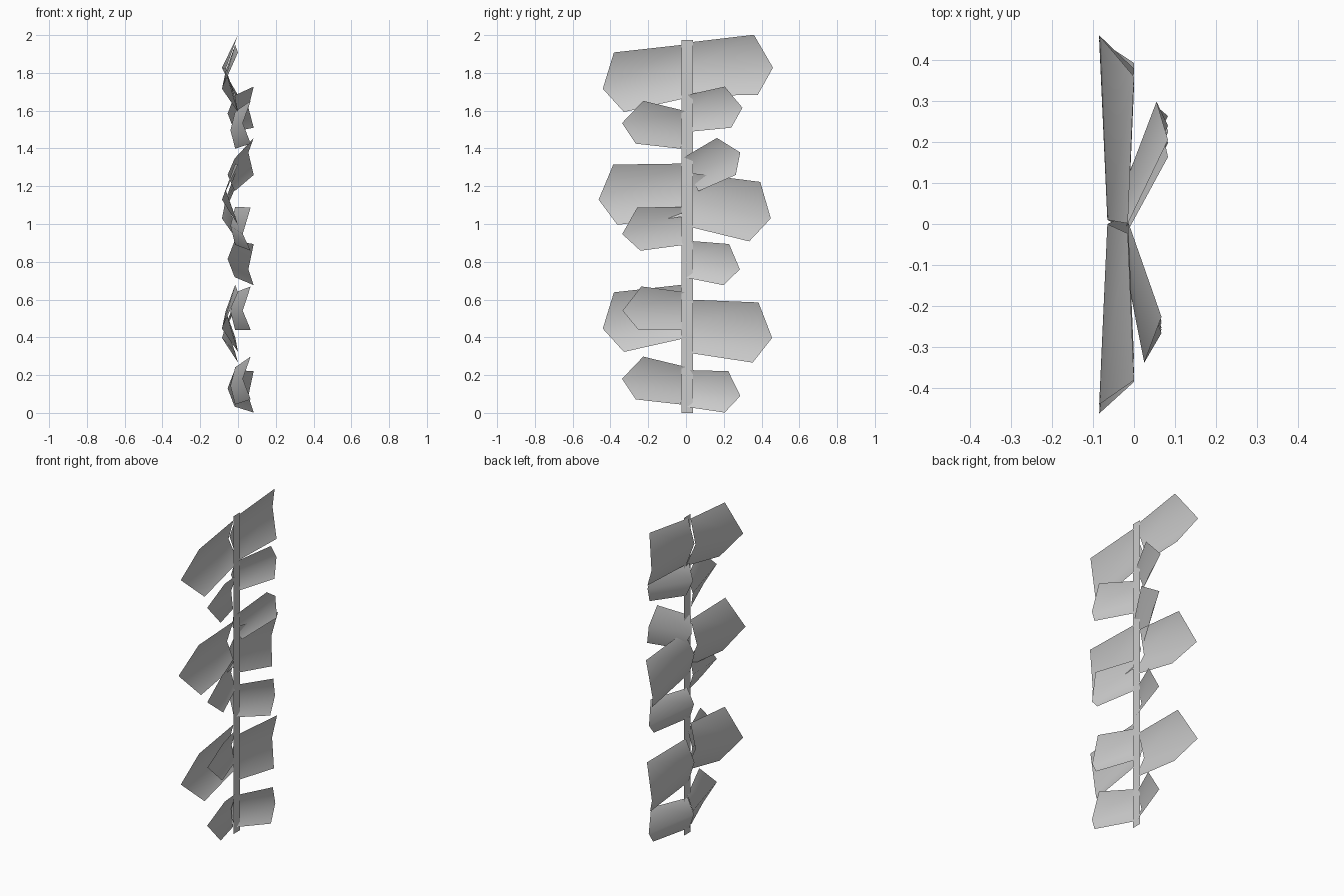
import bpy, math

if "Cube" in bpy.data.objects:
    bpy.data.objects.remove(bpy.data.objects["Cube"])


def mesh_object(name, verts, faces, smooth=False):
    me = bpy.data.meshes.new(name)
    me.from_pydata(verts, [], faces)
    for p in me.polygons:
        p.use_smooth = smooth
    ob = bpy.data.objects.new(name, me)
    bpy.context.collection.objects.link(ob)
    return ob


def leaf(name, side, y, z, tilt, shape):
    """Pentagon leaf folded along its midrib; side is +1 or -1 along y."""
    base_half, out_u, out_half, tip_u, tip_v, xs = shape
    x_mid, x_base, x_out, x_tip = xs
    local = [(x_mid, 0, 0), (x_tip, tip_u, tip_v),
             (x_base, 0, base_half), (x_out, out_u, out_half),
             (x_base, 0, -base_half), (x_out, out_u, -out_half)]
    c, s = math.cos(math.radians(tilt)), math.sin(math.radians(tilt))
    verts = [(x, side * (y + u * c - v * s), z + u * s + v * c) for x, u, v in local]
    faces = [(0, 1, 3, 2), (4, 5, 1, 0)]
    if side < 0:
        faces = [f[::-1] for f in faces]
    mesh_object(name, verts, faces, True)


# leaf shapes: base half width, outer corner, tip, x depths (midrib, base, corner, tip)
LARGE = (0.14, 0.36, 0.16, 0.45, -0.02, (-0.065, -0.015, 0.0, -0.085))
SMALL_R = (0.097, 0.215, 0.11, 0.29, -0.015, (-0.055, -0.018, 0.083, 0.055))
SMALL_L = (0.1, 0.24, 0.115, 0.33, -0.02, (-0.04, -0.015, 0.067, 0.025))

# flat stem strip
mesh_object("stem", [(-0.012, -0.025, 0), (-0.012, 0.038, 0),
                     (-0.012, 0.038, 1.975), (-0.012, -0.025, 1.975)], [(0, 1, 2, 3)])

# leaves: side, y offset, height, tilt
groups = {
    "large_leaf": (LARGE, [(1, 0.01, 0.46, -5.5), (1, 0.01, 1.131, -10.5), (1, 0.01, 1.82, 3.5),
                           (-1, 0.0, 0.54, -9.5), (-1, 0.015, 1.18, -4), (-1, 0.0, 1.81, -9.5)]),
    "small_right_leaf": (SMALL_R, [(1, 0.0, 0.13, -5), (1, 0.0, 0.815, -8),
                                   (1, 0.022, 1.26, 27), (1, 0.01, 1.585, 9)]),
    "small_left_leaf": (SMALL_L, [(-1, 0.01, 0.143, 10), (-1, 0.005, 0.538, 4),
                                  (-1, 0.01, 0.99, -4), (-1, 0.01, 1.497, 10)]),
}
for name, (shape, places) in groups.items():
    for i, (side, y, z, tilt) in enumerate(places):
        leaf(f"{name}_{i + 1}", side, y, z, tilt, shape)
